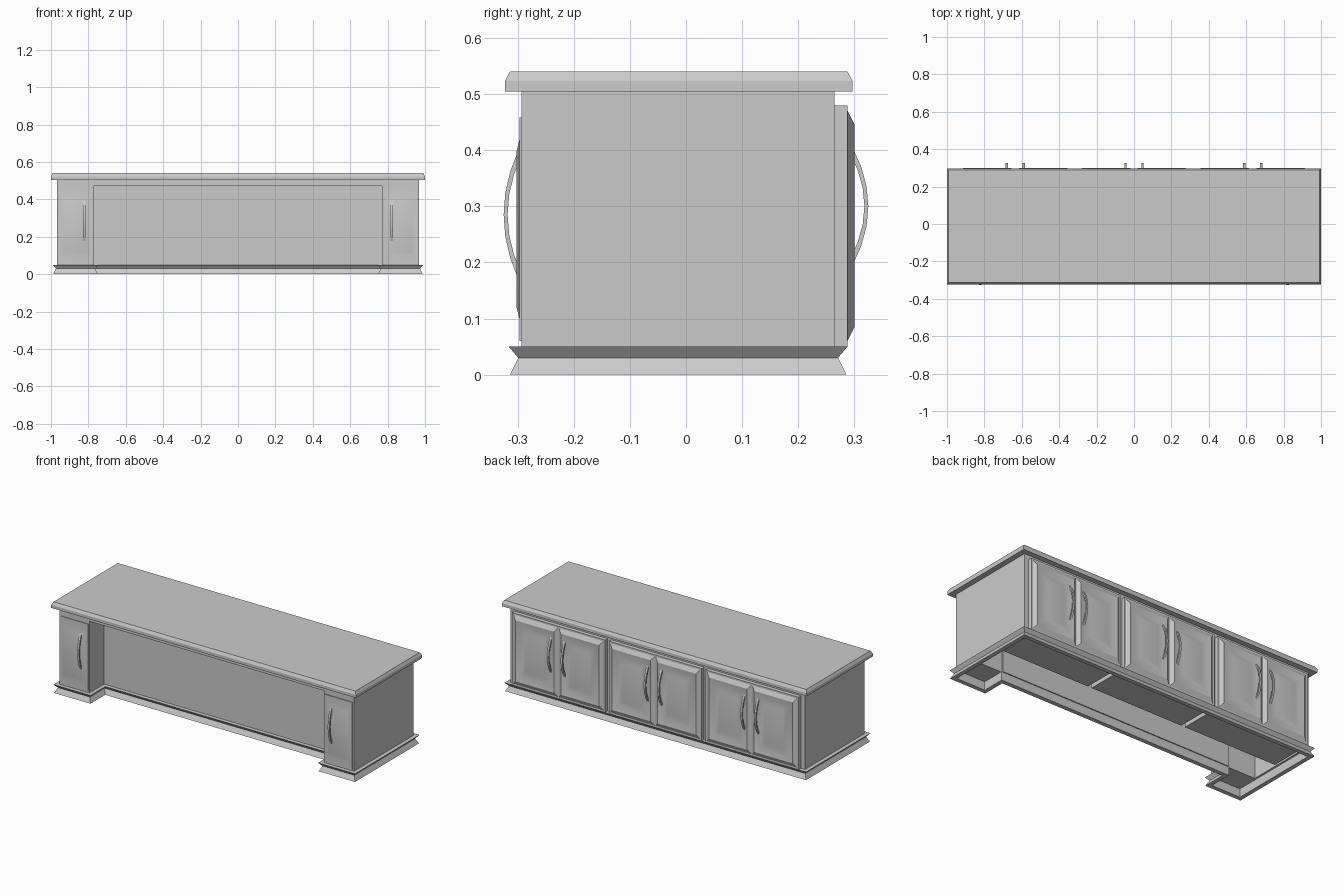
import bpy, bmesh, math
from mathutils import Vector

if "Cube" in bpy.data.objects:
    bpy.data.objects.remove(bpy.data.objects["Cube"])


def make(name, verts, faces, smooth=False):
    me = bpy.data.meshes.new(name)
    me.from_pydata(verts, [], faces)
    bm = bmesh.new()
    bm.from_mesh(me)
    bmesh.ops.recalc_face_normals(bm, faces=bm.faces)
    bm.to_mesh(me)
    bm.free()
    ob = bpy.data.objects.new(name, me)
    bpy.context.collection.objects.link(ob)
    if smooth:
        bpy.ops.object.select_all(action='DESELECT')
        ob.select_set(True)
        bpy.context.view_layer.objects.active = ob
        bpy.ops.object.shade_smooth_by_angle(angle=math.radians(30))
    return ob


def loft(name, rings, caps=True, wrap=False, smooth=False):
    """Skin a list of equally sized closed rings."""
    n, m = len(rings[0]), len(rings)
    verts = [v for r in rings for v in r]
    faces = []
    for i in range(m if wrap else m - 1):
        a, b = i * n, (i + 1) % m * n
        faces += [(a + j, a + (j + 1) % n, b + (j + 1) % n, b + j) for j in range(n)]
    if caps and not wrap:
        faces += [tuple(range(n)), tuple(range((m - 1) * n, m * n))]
    return make(name, verts, faces, smooth)


def rect(x0, x1, y0, y1, z):
    return [(x0, y0, z), (x1, y0, z), (x1, y1, z), (x0, y1, z)]


def box(name, x0, x1, y0, y1, z0, z1):
    return loft(name, [rect(x0, x1, y0, y1, z0), rect(x0, x1, y0, y1, z1)])


def door(name, cx, w, z0, z1, y, out, steps):
    """Panel door: nested rectangles (inset x, inset z, height) facing out (+1/-1)."""
    rings = []
    for ix, iz, d in steps:
        a, b, c, e = cx - w / 2 + ix, cx + w / 2 - ix, z0 + iz, z1 - iz
        yy = y + out * d
        rings.append([(a, yy, c), (b, yy, c), (b, yy, e), (a, yy, e)])
    return loft(name, rings, smooth=True)


def handle(name, cx, cz, y, out, half, sag):
    """Bowed square-section bar pull."""
    rings, n, t, w = [], 6, 0.007, 0.006
    for i in range(n + 1):
        u = 2 * i / n - 1
        d = sag * (1 - u * u)
        zo = cz + u * half
        zi = cz + u * (half - t)
        yo, yi = y + out * d, y + out * (d - t)
        rings.append([(cx - w, yo, zo), (cx + w, yo, zo), (cx + w, yi, zi), (cx - w, yi, zi)])
    return loft(name, rings)


BODY_X, FRONT, BACK, RECESS = 0.967, -0.293, 0.265, -0.155
IN_X, Z0, Z1 = 0.77, 0.05, 0.505

# countertop with bevelled upper edge
loft("countertop", [rect(-1, 1, -0.323, 0.297, Z1),
                    rect(-1, 1, -0.323, 0.297, 0.523),
                    rect(-0.991, 0.991, -0.314, 0.288, 0.54)])

# carcass panels
box("recess_panel", -IN_X, IN_X, RECESS, RECESS + 0.01, Z0, Z1)
box("recess_header", -IN_X, IN_X, FRONT, RECESS, 0.475, Z1)
box("back_frame", -BODY_X + 0.01, BODY_X - 0.01, BACK - 0.01, BACK, Z0, Z1)

# plinth moulding swept around the U-shaped outline with mitred corners
outline = [Vector(p) for p in [
    (-BODY_X, FRONT), (-IN_X, FRONT), (-IN_X, RECESS), (IN_X, RECESS),
    (IN_X, FRONT), (BODY_X, FRONT), (BODY_X, BACK), (-BODY_X, BACK)]]
profile = [(-0.004, 0.05), (0.023, 0.05), (0.006, 0.03), (0.021, 0.0), (-0.004, 0.0)]
rings = []
for i, p in enumerate(outline):
    d1 = (p - outline[i - 1]).normalized()
    d2 = (outline[(i + 1) % len(outline)] - p).normalized()
    miter = Vector((d1.y + d2.y, -d1.x - d2.x))
    rings.append([(p.x + miter.x * o, p.y + miter.y * o, z) for o, z in profile])
loft("plinth_moulding", rings, wrap=True)

# end panels, front pillars with doors and pulls
front_steps = [(0, 0, 0), (0, 0, 0.004), (0.012, 0.04, 0.004),
               (0.028, 0.06, 0.009)]
for side, s in (("left", -1), ("right", 1)):
    xs = sorted((s * BODY_X, s * (BODY_X - 0.015)))
    box(side + "_end_panel", *xs, FRONT, BACK, Z0, Z1)
    xs = sorted((s * IN_X, s * (BODY_X - 0.005)))
    box(side + "_front_pillar", *xs, FRONT, RECESS, Z0, Z1)
    door(side + "_front_door", s * 0.867, 0.18, 0.06, 0.458, FRONT, -1, front_steps)
    handle(side + "_front_handle", s * 0.822, 0.285, -0.299, -1, 0.115, 0.026)

# three back cabinets, each with a pair of panelled doors and pulls
back_steps = [(0, 0, 0), (0.02, 0.024, 0.012), (0.05, 0.055, 0.005),
              (0.085, 0.09, 0.010)]
for i, cx in enumerate((-0.635, 0, 0.635)):
    box(f"back_cabinet_{i}", cx - 0.305, cx + 0.305, 0.02, 0.288, Z0, 0.48)
    for side, s in (("a", -1), ("b", 1)):
        door(f"back_door_{i}{side}", cx + s * 0.149, 0.292, 0.06, 0.47, 0.288, 1, back_steps)
        handle(f"back_handle_{i}{side}", cx + s * 0.045, 0.3, 0.297, 1, 0.105, 0.028)
